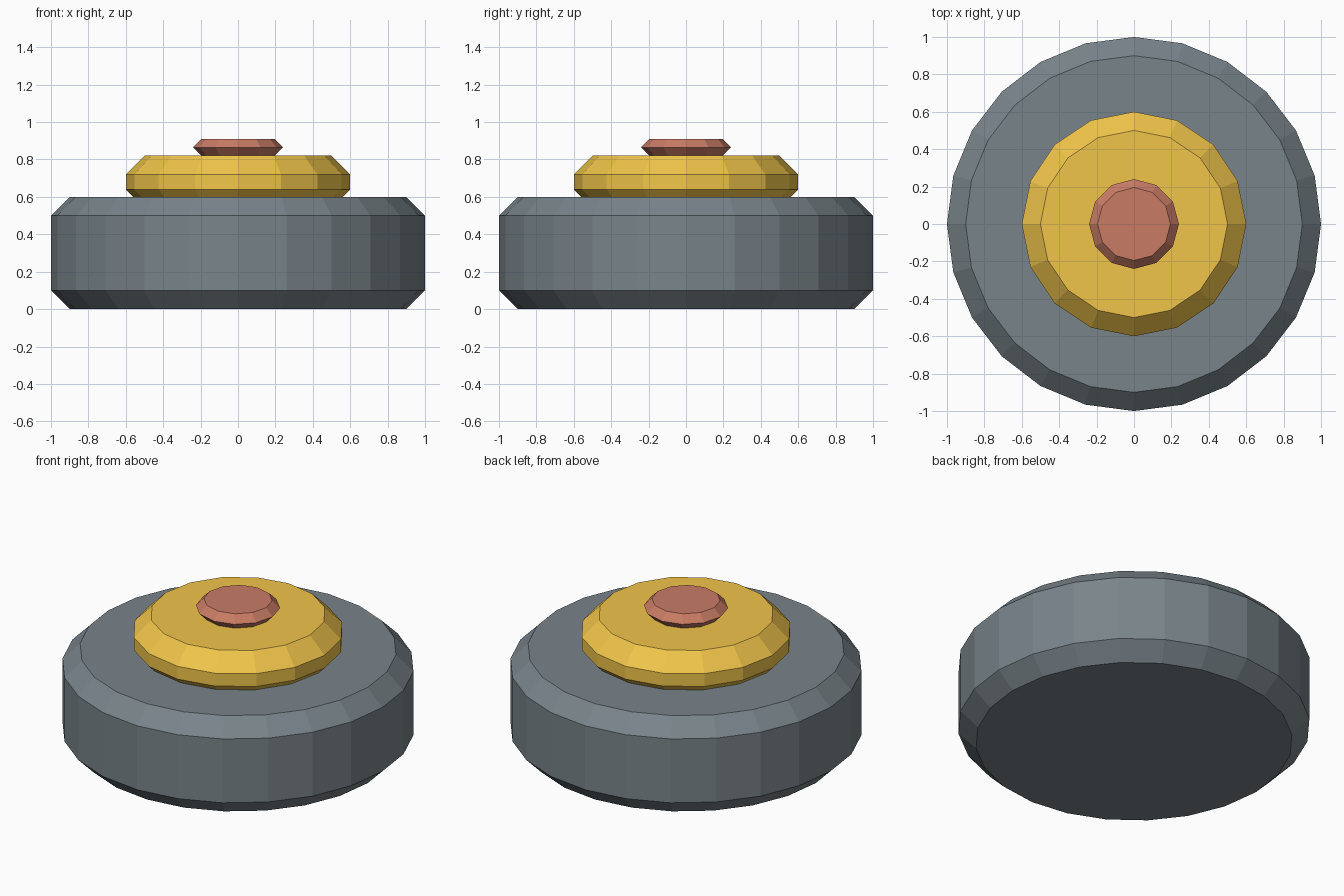
import bpy, bmesh, math

if "Cube" in bpy.data.objects:
    bpy.data.objects.remove(bpy.data.objects["Cube"])


def material(name, color):
    m = bpy.data.materials.new(name)
    m.diffuse_color = (*color, 1.0)
    m.use_nodes = True
    m.node_tree.nodes["Principled BSDF"].inputs["Base Color"].default_value = m.diffuse_color
    return m


def bevelled_disc(name, radius, z0, z1, bevel, sides, mat):
    """Flat-shaded disc with chamfered rims, turned from a four-point profile."""
    profile = [(radius - bevel, z0), (radius, z0 + bevel),
               (radius, z1 - bevel), (radius - bevel, z1)]
    # drop the doubled point when the two chamfers meet
    profile = [p for i, p in enumerate(profile)
               if i == 0 or math.dist(p, profile[i - 1]) > 1e-4]
    bm = bmesh.new()
    angles = [2 * math.pi * i / sides for i in range(sides)]
    rings = [[bm.verts.new((r * math.cos(a), r * math.sin(a), z)) for a in angles]
             for r, z in profile]
    for low, high in zip(rings, rings[1:]):
        for i in range(sides):
            j = (i + 1) % sides
            bm.faces.new((low[i], low[j], high[j], high[i]))
    bm.faces.new(rings[0][::-1])
    bm.faces.new(rings[-1])
    mesh = bpy.data.meshes.new(name)
    bm.to_mesh(mesh)
    bm.free()
    mesh.materials.append(mat)
    obj = bpy.data.objects.new(name, mesh)
    bpy.context.collection.objects.link(obj)
    return obj


slate = material("slate", (0.19, 0.23, 0.255))
yellow = material("yellow", (0.88, 0.56, 0.07))
copper = material("copper", (0.58, 0.20, 0.13))

# wide body, raised plate sunk slightly into it, small button on top
bevelled_disc("body", 1.0, 0.0, 0.6, 0.1, 24, slate)
bevelled_disc("pressure_plate", 0.6, 0.54, 0.82, 0.1, 16, yellow)
bevelled_disc("button", 0.24, 0.82, 0.91, 0.045, 12, copper)
